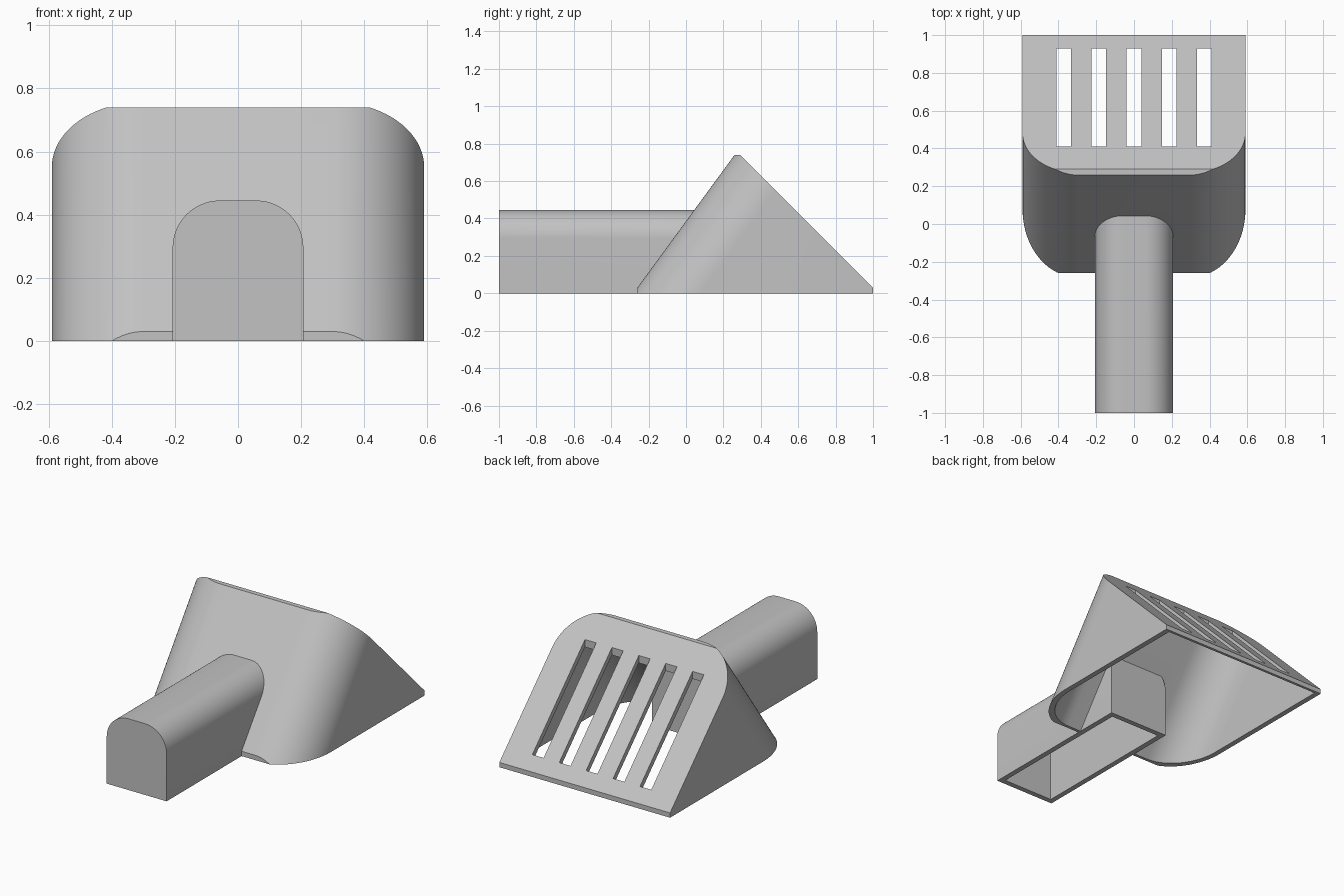
import bpy, bmesh, math
from mathutils import Vector

default = bpy.data.objects.get("Cube")
if default:
    bpy.data.objects.remove(default, do_unlink=True)

grey = bpy.data.materials.new("plain grey")
grey.use_nodes = True
colour = (0.54, 0.54, 0.54, 1)
grey.diffuse_color = colour
grey.node_tree.nodes["Principled BSDF"].inputs["Base Color"].default_value = colour

HALF_WIDTH, RADIUS = 0.59, 0.29        # head
GRIP_HALF, GRIP_TOP, GRIP_RADIUS = 0.207, 0.445, 0.15
WALL = 0.033
SLOPE = 0.732                          # y gained per unit z on the leaning front
LEAN = 1 / math.hypot(1, SLOPE)


def arch(half, crown, radius, base, steps=20):
    """Outline with two rounded corners at the crown and an open-ended base."""
    side = []
    for i in range(steps + 1):
        a = math.pi / 2 * i / steps
        side.append((half - radius + radius * math.cos(a),
                     crown - radius + radius * math.sin(a)))
    right = [(half, base)] + side
    return right + [(-x, v) for x, v in reversed(right)]


def prism(name, start, end, planes=()):
    """Solid between two matching outlines, trimmed by (point, outward normal) planes."""
    bm = bmesh.new()
    a = [bm.verts.new(p) for p in start]
    b = [bm.verts.new(p) for p in end]
    bm.faces.new(a)
    bm.faces.new(b)
    for i in range(len(a)):
        j = (i + 1) % len(a)
        bm.faces.new((a[i], a[j], b[j], b[i]))
    for point, normal in planes:
        cut = bmesh.ops.bisect_plane(
            bm, geom=bm.verts[:] + bm.edges[:] + bm.faces[:], dist=1e-6,
            plane_co=point, plane_no=Vector(normal).normalized(), clear_outer=True)
        edges = [e for e in cut["geom_cut"] if isinstance(e, bmesh.types.BMEdge)]
        bmesh.ops.holes_fill(bm, edges=edges, sides=0)
    bmesh.ops.recalc_face_normals(bm, faces=bm.faces[:])
    mesh = bpy.data.meshes.new(name)
    bm.to_mesh(mesh)
    bm.free()
    mesh.materials.append(grey)
    obj = bpy.data.objects.new(name, mesh)
    bpy.context.collection.objects.link(obj)
    return obj


def leaning(name, inset, planes):
    """Rounded prism whose sides run parallel to the leaning front."""
    outline = arch(HALF_WIDTH - inset, -inset, RADIUS - inset, -2)

    def ring(z):
        return [(x, -0.282 - v / LEAN + SLOPE * z, z) for x, v in outline]
    return prism(name, ring(-0.3), ring(1.2), planes)


def grip(name, inset, y0, y1, base):
    outline = arch(GRIP_HALF - inset, GRIP_TOP - inset, GRIP_RADIUS - inset, base)
    return prism(name, [(x, y0, z) for x, z in outline],
                 [(x, y1, z) for x, z in outline])


def combine(target, other, operation):
    mod = target.modifiers.new(operation.lower(), "BOOLEAN")
    mod.operation, mod.solver, mod.object = operation, "EXACT", other
    bpy.ops.object.select_all(action="DESELECT")
    bpy.context.view_layer.objects.active = target
    target.select_set(True)
    bpy.ops.object.modifier_apply(modifier=mod.name)
    bpy.data.objects.remove(other, do_unlink=True)


# Head: leaning shell with a sloped back, open underneath
scoop = leaning("vented_scoop", 0, [
    ((0, 0, 0), (0, 0, -1)),
    ((0, 0, 0.74), (0, 0, 1)),
    ((0, -0.26, 0), (0, -1, 0)),
    ((0, 1, 0.03), (0, 1, 1)),
    ((0, 1, 0), (0, 1, 0)),
])
cavity = leaning("head_cavity", WALL,
                 [((0, 1.03 - WALL * math.sqrt(2), 0), (0, 1, 1))])
combine(scoop, cavity, "DIFFERENCE")

# Hollow grip running through the leaning front
combine(scoop, grip("grip", 0, -1, 0.042, 0), "UNION")
combine(scoop, grip("grip_cavity", WALL, -1 + WALL, 0.042 - WALL, -0.2), "DIFFERENCE")

# Five vertical slots through the sloped back
for i in range(-2, 3):
    x, w = i * 0.186, 0.039
    corners = [(x - w, 0.41), (x + w, 0.41), (x + w, 0.93), (x - w, 0.93)]
    slot = prism("slot", [(*c, 0.01) for c in corners], [(*c, 0.9) for c in corners])
    combine(scoop, slot, "DIFFERENCE")

bpy.ops.object.select_all(action="DESELECT")
scoop.select_set(True)
bpy.context.view_layer.objects.active = scoop
bpy.ops.object.shade_smooth_by_angle(angle=math.radians(25))
